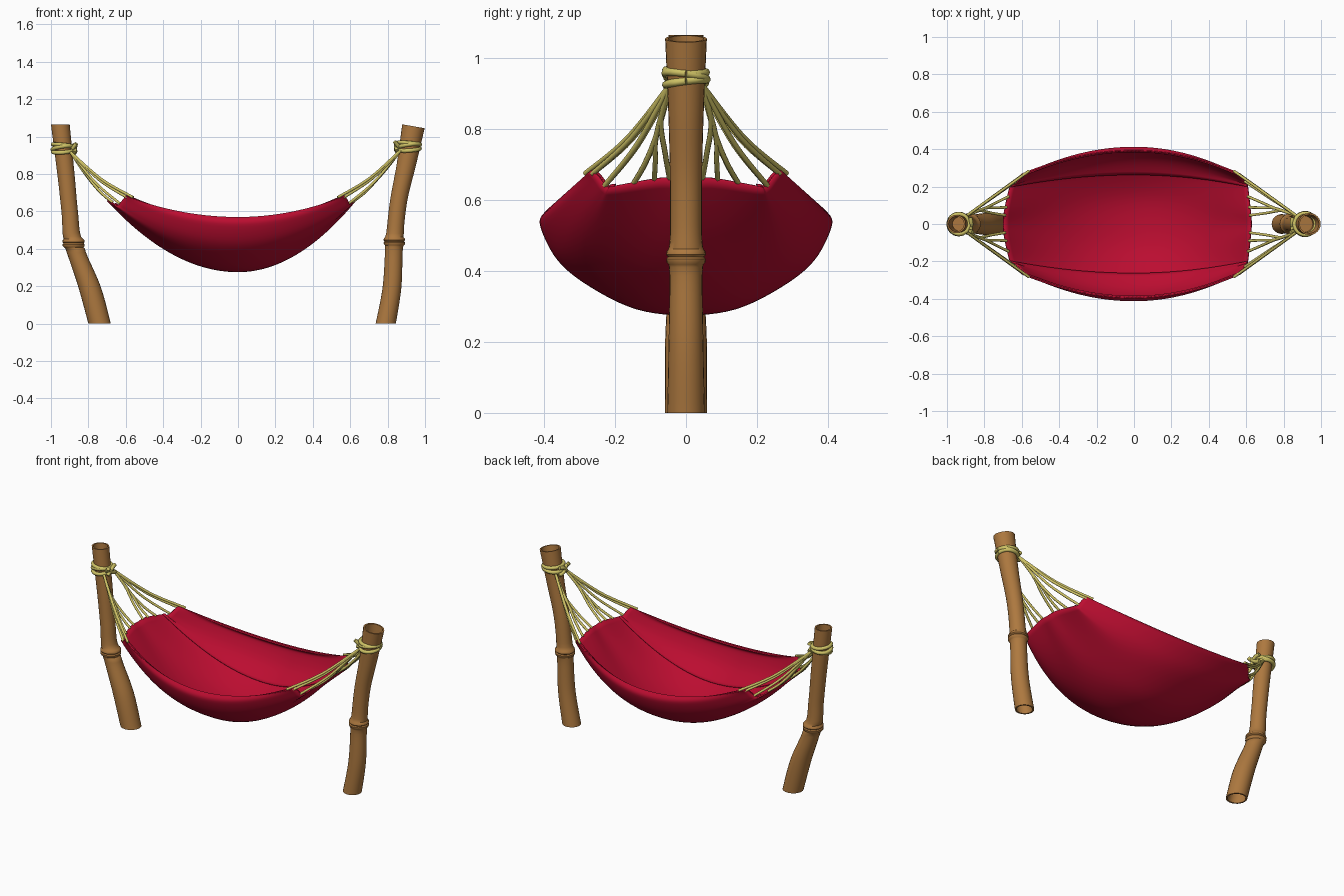
import bpy, bmesh, math
from mathutils import Vector

if "Cube" in bpy.data.objects:
    bpy.data.objects.remove(bpy.data.objects["Cube"])


def material(name, rgb):
    m = bpy.data.materials.new(name)
    m.diffuse_color = (*rgb, 1)
    m.use_nodes = True
    m.node_tree.nodes["Principled BSDF"].inputs["Base Color"].default_value = m.diffuse_color
    return m


BAMBOO = material("bamboo brown", (0.42, 0.19, 0.05))
CLOTH = material("cloth red", (0.50, 0.004, 0.03))
ROPE = material("rope straw", (0.62, 0.54, 0.13))


def finish(bm, name, mat, angle=40, recalc=True):
    if recalc:
        bmesh.ops.recalc_face_normals(bm, faces=bm.faces)
    me = bpy.data.meshes.new(name)
    bm.to_mesh(me)
    bm.free()
    ob = bpy.data.objects.new(name, me)
    bpy.context.collection.objects.link(ob)
    me.materials.append(mat)
    bpy.ops.object.select_all(action='DESELECT')
    ob.select_set(True)
    bpy.context.view_layer.objects.active = ob
    bpy.ops.object.shade_smooth_by_angle(angle=math.radians(angle))
    return ob


def spline(pts, t):
    """Catmull-Rom through pts, t in index units."""
    n = len(pts) - 1
    i = max(0, min(int(math.floor(t)), n - 1))
    f = t - i
    a, b, c, d = (Vector(pts[max(0, min(k, n))]) for k in (i - 1, i, i + 1, i + 2))
    return 0.5 * (2 * b + (c - a) * f + (2 * a - 5 * b + 4 * c - d) * f * f
                  + (3 * b - a - 3 * c + d) * f ** 3)


# Bamboo posts: stations are (x, z, radius, slope of the ring)
def post(name, stations, joint, sides=24):
    n = len(stations) - 1
    rings = [spline(stations, n * k / 48) for k in range(49)]
    for r in rings:                       # flare near the joint
        r[2] += 0.004 * math.exp(-((r[1] - joint) / 0.04) ** 2)
    zs = (-0.022, -0.016, -0.006, 0, 0.006, 0.016, 0.022)
    near = min(rings, key=lambda r: abs(r[1] - joint))
    rings = [r for r in rings if abs(r[1] - joint) > 0.026]
    for dz, bulge in zip(zs, (0, 0.006, 0.007, 0.002, 0.007, 0.006, 0)):
        rings.append(Vector((near[0], joint + dz, near[2] + bulge, 0)))
    rings.sort(key=lambda r: r[1])
    # hollow ends
    lo, hi = rings[0], rings[-1]
    wall = 0.009

    def inner(r, target):
        t = min(rings, key=lambda q: abs(q[1] - target))
        return Vector((t[0], t[1], t[2] - wall, r[3]))
    bot = [inner(lo, 0.15), Vector((lo[0], lo[1], lo[2] - wall, lo[3]))]
    top = [Vector((hi[0], hi[1], hi[2] - wall, hi[3])), inner(hi, 0.92)]
    bm = bmesh.new()
    loops = []
    for x, z, r, s in bot + rings + top:
        loops.append([bm.verts.new((x + r * math.cos(a), r * 0.98 * math.sin(a),
                                    z + s * r * math.cos(a)))
                      for a in (math.tau * k / sides for k in range(sides))])
    for p, q in zip(loops, loops[1:]):
        for k in range(sides):
            j = (k + 1) % sides
            bm.faces.new((p[k], p[j], q[j], q[k]))
    bm.faces.new(loops[0][::-1])
    bm.faces.new(loops[-1])
    return finish(bm, name, BAMBOO)


post("left_post", [(-0.74, 0, 0.060, 0), (-0.795, 0.2, 0.060, 0), (-0.88, 0.43, 0.048, 0),
                   (-0.90, 0.60, 0.044, 0), (-0.92, 0.80, 0.046, 0), (-0.95, 1.065, 0.050, 0)], 0.43)
post("right_post", [(0.79, 0, 0.054, 0), (0.824, 0.2, 0.050, 0), (0.836, 0.44, 0.046, 0),
                    (0.858, 0.65, 0.046, 0), (0.90, 0.85, 0.051, -0.1), (0.938, 1.055, 0.060, -0.17)], 0.44)

# Cloth: half sections (y, z) at the middle and at the ends, with end reach
MID = [(0, .275), (.14, .292), (.27, .355), (.362, .43), (.412, .53), (.395, .57)]
END = [(0, .655), (.07, .658), (.20, .635), (.225, .635), (.25, .665), (.27, .682)]
REACH_L = [.70, .695, .665, .64, .615, .60]
REACH_R = [.63, .625, .61, .60, .585, .57]


def both(half):
    return [(-p[0], p[1]) for p in half[:0:-1]] + half


def both_x(half):
    return [(p, 0) for p in half[:0:-1] + half]


def cloth_point(u, v):
    """u in -1..1 along x, v in -5..5 across."""
    w = u * u
    p = spline(both(MID), v + 5) * (1 - w) + spline(both(END), v + 5) * w
    reach = spline(both_x(REACH_L if u < 0 else REACH_R), v + 5)[0]
    return Vector((u * reach, p[0], p[1]))


def cloth(name, v0, v1, nv, thick, lift=0):
    bm = bmesh.new()
    nu = 56
    g = [[bm.verts.new(cloth_point(2 * i / nu - 1, v0 + (v1 - v0) * j / nv))
          for j in range(nv + 1)] for i in range(nu + 1)]
    for i in range(nu):
        for j in range(nv):
            bm.faces.new((g[i][j], g[i + 1][j], g[i + 1][j + 1], g[i][j + 1]))
    bm.normal_update()
    for v in bm.verts:
        v.co += v.normal * lift
    ob = finish(bm, name, CLOTH, 50, recalc=False)
    m = ob.modifiers.new("thickness", 'SOLIDIFY')
    m.thickness = thick
    m.offset = 1
    return ob


cloth("hammock_cloth", -5, 5, 60, 0.008)
# folded hems along both long sides
cloth("hem_back", 2, 4.98, 18, 0.010, 0.005)
cloth("hem_front", -4.98, -2, 18, 0.010, 0.005)


# Ropes
def rope(name, paths, radius):
    cu = bpy.data.curves.new(name, 'CURVE')
    cu.dimensions = '3D'
    cu.bevel_depth = radius
    cu.bevel_resolution = 2
    cu.use_fill_caps = True
    for pts in paths:
        n = (len(pts) - 1) * 7
        sp = cu.splines.new('POLY')
        sp.points.add(n)
        for k in range(n + 1):
            sp.points[k].co = (*spline(pts, k / 7), 1)
        sp.use_smooth = True
    ob = bpy.data.objects.new(name, cu)
    bpy.context.collection.objects.link(ob)
    cu.materials.append(ROPE)


def ring_path(cx, cz, r, tilt, phase):
    return [(cx + r * math.cos(a), r * math.sin(a), cz + tilt * math.sin(a + phase))
            for a in (math.tau * k / 10 for k in range(11))]


for side, s, px, pz, r in (("left", -1, -0.937, 0.935, 0.053), ("right", 1, 0.915, 0.945, 0.057)):
    # wrapped turns and a knot facing the hammock
    rope(side + "_lashing", [ring_path(px, pz - 0.013, r, 0.008, 0.5),
                             ring_path(px, pz + 0.004, r + 0.002, 0.012, 2.4),
                             ring_path(px, pz + 0.018, r, 0.006, 4.2)], 0.011)
    kx = px - s * (r + 0.008)
    rope(side + "_knot", [[(kx, -0.035, pz - 0.02), (kx - s * 0.006, 0, pz + 0.012), (kx, 0.035, pz + 0.02)],
                          [(kx, -0.035, pz + 0.02), (kx - s * 0.006, 0, pz - 0.012), (kx, 0.035, pz - 0.025)],
                          [(kx + s * 0.01, -0.03, pz), (kx - s * 0.012, -0.045, pz + 0.028)]], 0.011)
    # fan of suspension ropes, mirrored front to back
    strands = []
    for m in (-1, 1):
        start = Vector((px - s * (r - 0.01), m * 0.045, pz - 0.02))
        for v, u, share in ((4.7, 0.93, 0), (4.2, 0.97, 0), (3.0, 0.985, 0),
                            (1.55, 0.985, 1), (1.15, 0.985, 1), (0.7, 0.985, 2)):
            end = cloth_point(s * u, m * v) + Vector((0, 0, 0.012))
            mid = start.lerp(end, 0.5) + Vector((0, 0, -0.025))
            pts = [start, mid, end]
            if share:                     # inner strands branch from one cord
                f = 0.45 if share == 1 else 0.3
                fork = start.lerp(cloth_point(s, m * 1.45), f) + Vector((0, 0, -0.015))
                pts = [start, fork, fork.lerp(end, 0.5) + Vector((0, 0, -0.012)), end]
            strands.append(pts)
    rope(side + "_ropes", strands, 0.0075)
